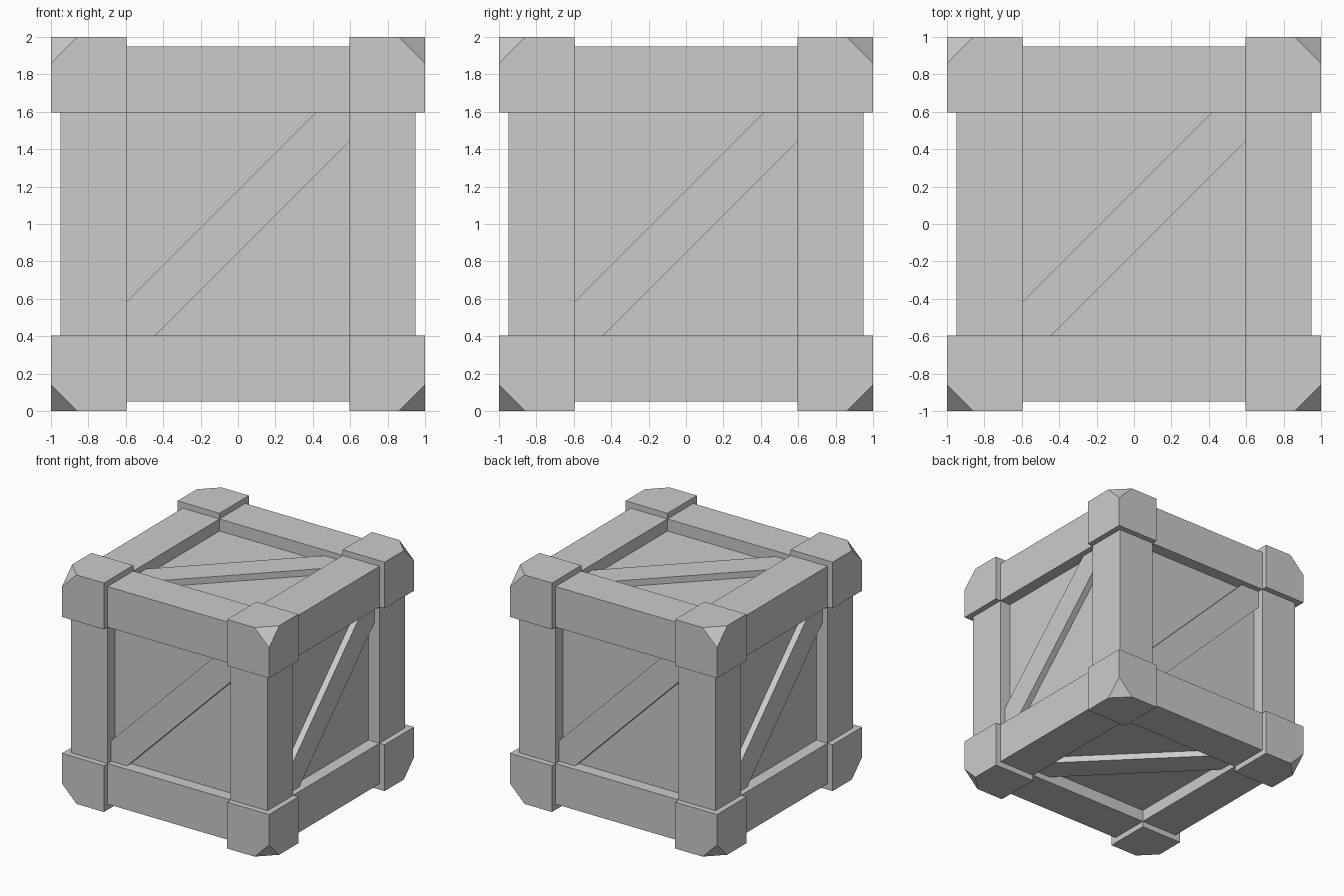
import bpy, bmesh
from math import radians
from mathutils import Matrix, Vector
from itertools import product

if "Cube" in bpy.data.objects:
    bpy.data.objects.remove(bpy.data.objects["Cube"])

INNER = 0.595    # inner edge of frame and corner blocks
BEAM = 0.95      # outer face of the frame beams
PANEL = 0.845    # face of the recessed panels
BRACE = 0.90     # face of the diagonal braces
CUT = 0.14       # clipped tip of the corner blocks
LIFT = Matrix.Translation((0, 0, 1))


def finish(name, bm, rot=Matrix()):
    bm.transform(LIFT @ rot)
    bmesh.ops.recalc_face_normals(bm, faces=bm.faces)
    mesh = bpy.data.meshes.new(name)
    bm.to_mesh(mesh)
    bm.free()
    obj = bpy.data.objects.new(name, mesh)
    bpy.context.collection.objects.link(obj)
    return obj


def box(lo, hi):
    lo, hi = Vector(lo), Vector(hi)
    bm = bmesh.new()
    bmesh.ops.create_cube(bm, size=1)
    bmesh.ops.scale(bm, vec=hi - lo, verts=bm.verts)
    bmesh.ops.translate(bm, vec=(lo + hi) / 2, verts=bm.verts)
    return bm


# Inner box whose sides are the recessed panels
finish("panel_box", box([-PANEL] * 3, [PANEL] * 3))

# Twelve frame beams, four along each axis
for axis in range(3):
    for a, b in product((-1, 1), repeat=2):
        lo, hi = [-0.7] * 3, [0.7] * 3
        for i, s in (((axis + 1) % 3, a), ((axis + 2) % 3, b)):
            lo[i], hi[i] = sorted((s * INNER, s * BEAM))
        finish("frame_beam", box(lo, hi))

# Eight corner blocks with the outer tip clipped flat
for sx, sy, sz in product((-1, 1), repeat=3):
    bm = box([INNER] * 3, [1] * 3)
    bmesh.ops.bisect_plane(bm, geom=bm.verts[:] + bm.edges[:] + bm.faces[:],
                           plane_co=(1, 1, 1 - CUT), plane_no=(1, 1, 1),
                           clear_outer=True)
    bmesh.ops.holes_fill(bm, edges=bm.edges[:])
    finish("corner_block", bm, Matrix.Diagonal((sx, sy, sz, 1)))

# One diagonal brace per side, drawn on the front and turned to each face
E = 0.61
UP, DOWN = 0.18, 0.153
profile = [(-E, -E), (-E + DOWN, -E), (E, E - DOWN),
           (E, E), (E - UP, E), (-E, -E + UP)]
turns = [Matrix.Rotation(radians(90 * k), 4, 'Z') for k in range(4)]
turns += [Matrix.Rotation(radians(a), 4, 'X') for a in (-90, 90)]
for turn in turns:
    bm = bmesh.new()
    face = bm.faces.new([bm.verts.new((x, -BRACE, z)) for x, z in profile])
    ext = bmesh.ops.extrude_face_region(bm, geom=[face], use_keep_orig=True)
    moved = [v for v in ext["geom"] if isinstance(v, bmesh.types.BMVert)]
    bmesh.ops.translate(bm, vec=(0, 0.1, 0), verts=moved)
    finish("diagonal_brace", bm, turn)
